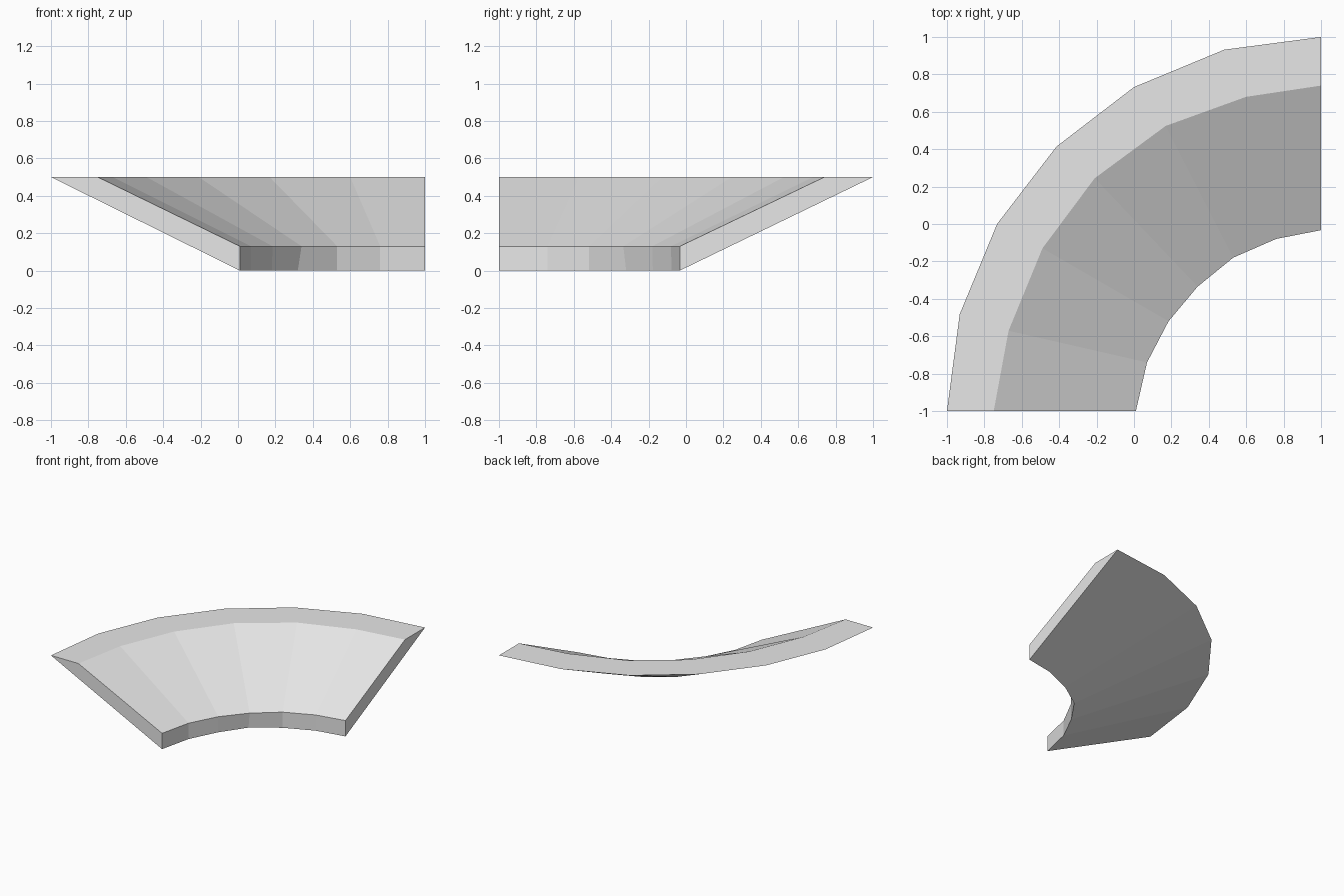
import bpy, bmesh
from math import sin, cos, radians

cube = bpy.data.objects.get("Cube")
if cube:
    bpy.data.objects.remove(cube, do_unlink=True)

# Plain grey material
grey = bpy.data.materials.new("light_grey")
grey.use_nodes = True
colour = (0.8, 0.8, 0.8, 1)
grey.diffuse_color = colour
grey.node_tree.nodes["Principled BSDF"].inputs["Base Color"].default_value = colour

CENTRE = (1, -1)
STEP = 15
# Radii and angle shifts of the inner edges at each station of the quarter turn
rim_inner = [(1.75, 0), (1.725, -0.6), (1.725, 0.3), (1.736, 0.8),
             (1.736, 1.4), (1.727, 1.6), (1.74, 0)]
lip_top = [(0.99, 0), (0.966, 0.6), (0.946, 0.5), (0.937, 0.2),
           (0.945, 0.2), (0.951, 0.4), (0.967, 0)]
lip_bottom = [(0.99, 0), (0.966, 0.5), (0.95, 0.4), (0.962, 0),
              (0.948, 0.2), (0.953, 0.4), (0.967, 0)]


def on_arc(radius, angle, z):
    a = radians(angle)
    return (CENTRE[0] - radius * cos(a), CENTRE[1] + radius * sin(a), z)


# Sloped quarter-ring: four-cornered section swept around the turn
bm = bmesh.new()
sections = []
for i, (rim, top, bottom) in enumerate(zip(rim_inner, lip_top, lip_bottom)):
    angle = i * STEP
    corners = [(2, 0, 0.5), (*rim, 0.5), (*top, 0.13), (*bottom, 0)]
    sections.append([bm.verts.new(on_arc(r, angle + shift, z))
                     for r, shift, z in corners])
for a, b in zip(sections, sections[1:]):
    for j in range(4):
        k = (j + 1) % 4
        bm.faces.new((a[j], a[k], b[k], b[j]))
# End caps
bm.faces.new(sections[0])
bm.faces.new(sections[-1])
bmesh.ops.recalc_face_normals(bm, faces=bm.faces)

mesh = bpy.data.meshes.new("curved_slope")
bm.to_mesh(mesh)
bm.free()
mesh.materials.append(grey)
slope = bpy.data.objects.new("curved_slope", mesh)
bpy.context.collection.objects.link(slope)
